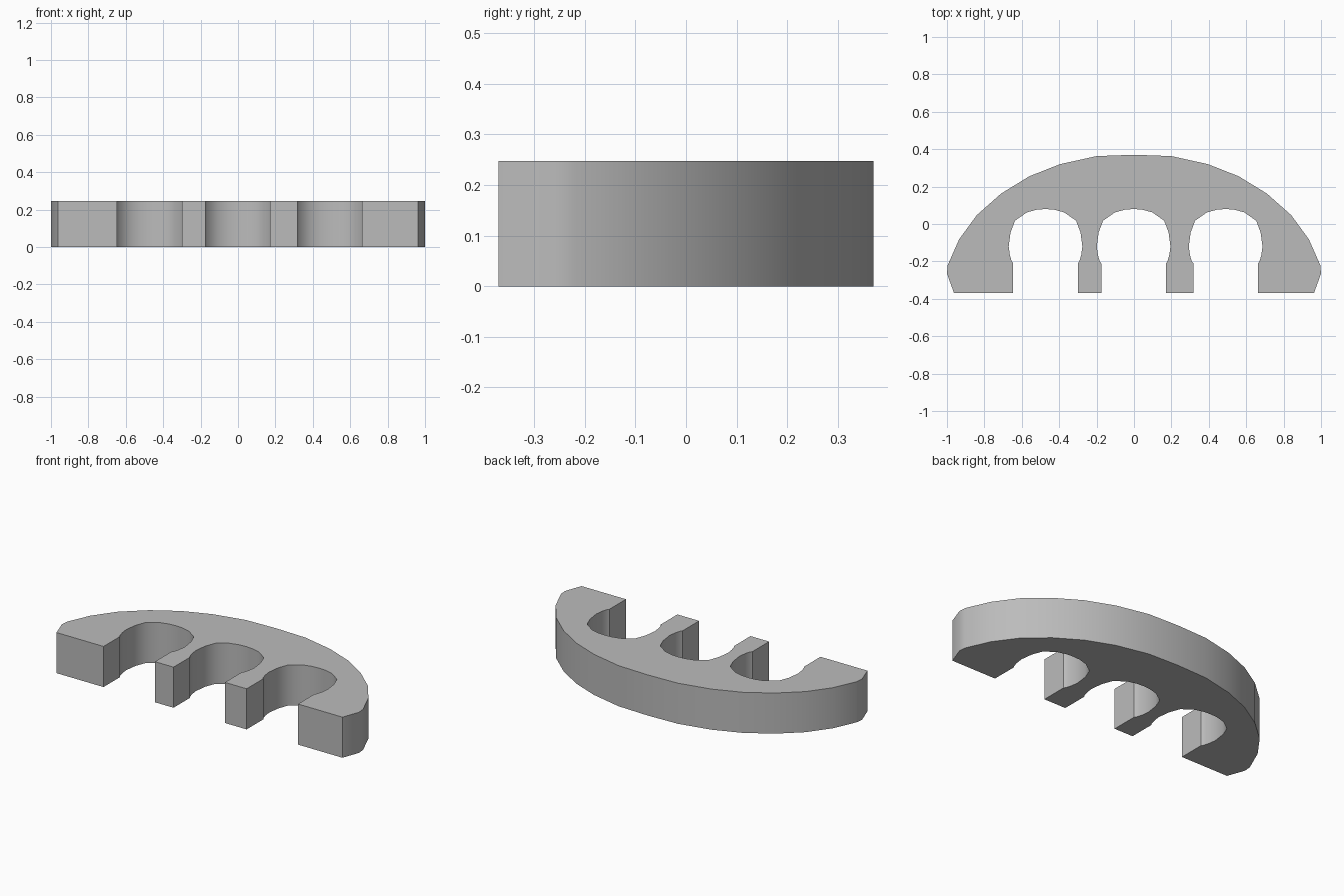
import bpy
import bmesh
import math

cube = bpy.data.objects.get("Cube")
if cube:
    bpy.data.objects.remove(cube, do_unlink=True)

HEIGHT = 0.247
FRONT = -0.37

# Plain grey material
grey = bpy.data.materials.new("plain grey")
grey.use_nodes = True
colour = (0.5, 0.5, 0.5, 1)
grey.diffuse_color = colour
grey.node_tree.nodes["Principled BSDF"].inputs["Base Color"].default_value = colour


def mirrored(half, centre=0.0):
    """Full left-to-right path from its +x half, listed from the middle outwards."""
    left = [(centre - x, y) for x, y in reversed(half) if x > 0]
    return left + [(centre + x, y) for x, y in half]


# Domed outer edge, from the middle of the back round to the front corner
dome = [(0, 0.37), (0.2, 0.363), (0.395, 0.32), (0.56, 0.255), (0.71, 0.163),
        (0.84, 0.048), (0.935, -0.082), (0.996, -0.22), (1.0, -0.265), (0.962, FRONT)]

# Rounded socket with a straight, slightly narrower mouth
socket = [(0, 0.08), (0.045, 0.077), (0.1, 0.062), (0.163, 0.018), (0.187, -0.045),
          (0.197, -0.12), (0.191, -0.165), (0.181, -0.2), (0.173, -0.21), (0.173, FRONT)]

outline = mirrored(dome)
for centre in (0.49, -0.002, -0.473):
    outline += reversed(mirrored(socket, centre))

# Extrude the outline into the slab
bm = bmesh.new()
base = bm.faces.new([bm.verts.new((x, y, 0)) for x, y in outline])
top = bmesh.ops.extrude_face_region(bm, geom=[base], use_keep_orig=True)
bmesh.ops.translate(bm, vec=(0, 0, HEIGHT),
                    verts=[v for v in top["geom"] if isinstance(v, bmesh.types.BMVert)])
bmesh.ops.recalc_face_normals(bm, faces=bm.faces[:])
caps = [f for f in bm.faces if abs(f.normal.z) > 0.9]
bmesh.ops.triangulate(bm, faces=caps)

mesh = bpy.data.meshes.new("arched_holder")
bm.to_mesh(mesh)
bm.free()
mesh.materials.append(grey)
holder = bpy.data.objects.new("arched_holder", mesh)
bpy.context.collection.objects.link(holder)

# Smooth curved walls, sharp corners
bpy.ops.object.select_all(action="DESELECT")
holder.select_set(True)
bpy.context.view_layer.objects.active = holder
bpy.ops.object.shade_smooth_by_angle(angle=math.radians(35))
